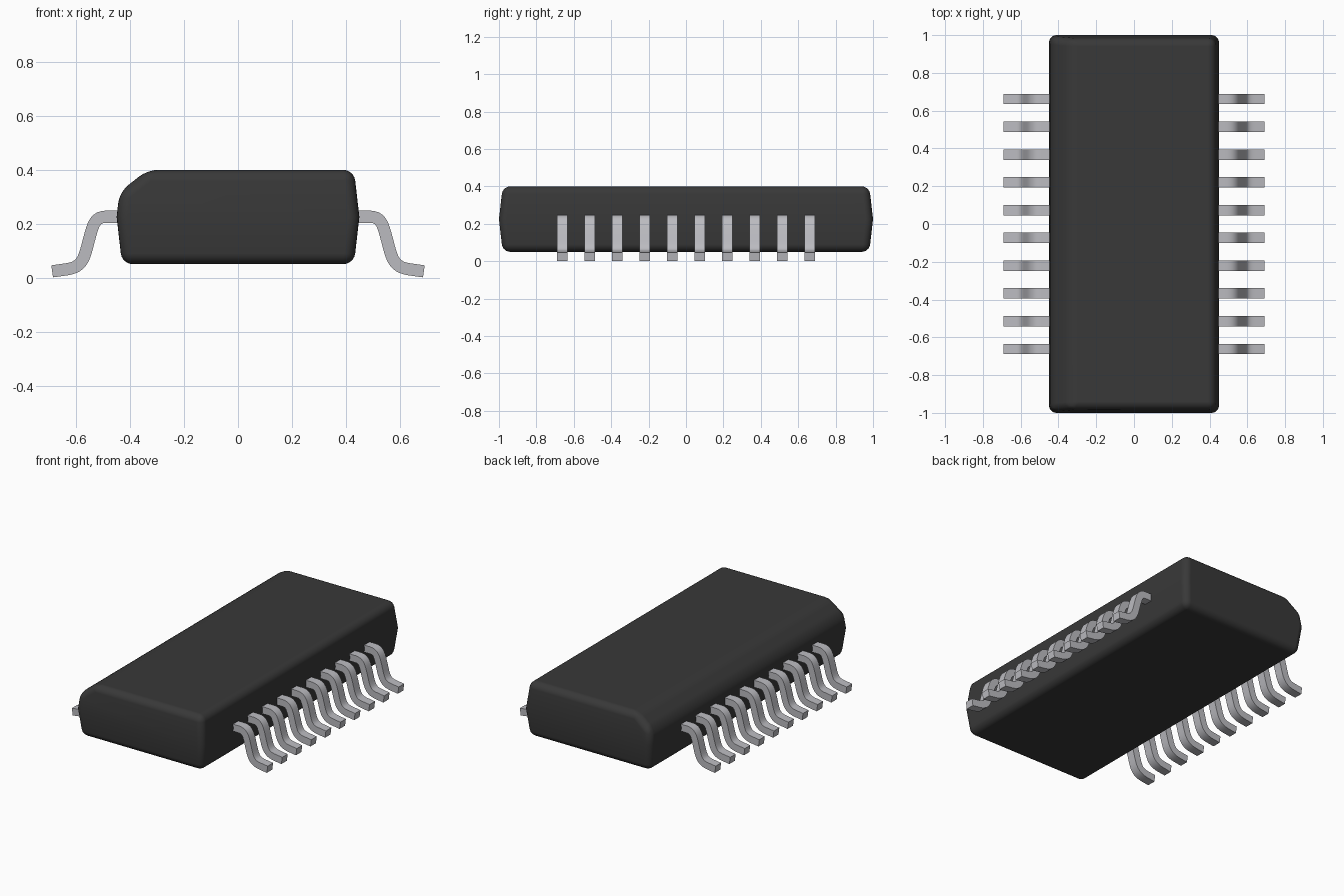
import bpy, bmesh, math
from mathutils import Vector

if "Cube" in bpy.data.objects:
    bpy.data.objects.remove(bpy.data.objects["Cube"])


def material(name, color):
    m = bpy.data.materials.new(name)
    m.diffuse_color = (*color, 1)
    m.use_nodes = True
    m.node_tree.nodes["Principled BSDF"].inputs["Base Color"].default_value = m.diffuse_color
    return m


def add_object(name, mesh):
    ob = bpy.data.objects.new(name, mesh)
    bpy.context.collection.objects.link(ob)
    return ob


def to_mesh(bm, name, mat, angle):
    bmesh.ops.recalc_face_normals(bm, faces=bm.faces)
    me = bpy.data.meshes.new(name)
    bm.to_mesh(me)
    bm.free()
    me.materials.append(mat)
    me.shade_smooth()
    me.set_sharp_from_angle(angle=math.radians(angle))
    return me


black = material("black plastic", (0.04, 0.04, 0.04))
metal = material("grey metal", (0.5, 0.5, 0.53))

# Body: three stacked rectangles, widest at the parting line
bm = bmesh.new()
rings = []
for hx, hy, z in ((0.43, 0.98, 0.05), (0.45, 1.0, 0.225), (0.43, 0.98, 0.40)):
    rings.append([bm.verts.new((sx * hx, sy * hy, z))
                  for sx, sy in ((-1, -1), (1, -1), (1, 1), (-1, 1))])
for a, b in zip(rings, rings[1:]):
    for i in range(4):
        j = (i + 1) % 4
        bm.faces.new((a[i], a[j], b[j], b[i]))
bm.faces.new(rings[0][::-1])
bm.faces.new(rings[2])
bmesh.ops.recalc_face_normals(bm, faces=bm.faces)

# Slanted cut along the upper left edge
cut = bmesh.ops.bisect_plane(bm, geom=bm.verts[:] + bm.edges[:] + bm.faces[:],
                             plane_co=(-0.43, 0, 0.325),
                             plane_no=Vector((-0.79, 0, 1)).normalized(),
                             clear_outer=True)
bmesh.ops.holes_fill(bm, edges=[e for e in bm.edges if e.is_boundary], sides=0)
bmesh.ops.recalc_face_normals(bm, faces=bm.faces)

# Round every edge except the shallow parting line
sharp = [e for e in bm.edges if e.calc_face_angle(0) > math.radians(20)]
bmesh.ops.bevel(bm, geom=sharp, offset=0.04, offset_type='OFFSET', segments=5,
                profile=0.5, affect='EDGES', clamp_overlap=True)
body = add_object("chip_body", to_mesh(bm, "chip_body", black, 60))
body.modifiers.new("even_shading", 'WEIGHTED_NORMAL')


# Lead: gull-wing centre line swept with a rectangular section
def bezier(p, n=9):
    p = [Vector(q) for q in p]
    out = []
    for i in range(n + 1):
        t = i / n
        s = 1 - t
        out.append(p[0] * s**3 + p[1] * 3 * s * s * t + p[2] * 3 * s * t * t + p[3] * t**3)
    return out


path = [Vector((0.41, 0.226))]
path += bezier([(0.49, 0.226), (0.53, 0.226), (0.537, 0.195), (0.548, 0.158)])
path += bezier([(0.56, 0.112), (0.574, 0.056), (0.59, 0.038), (0.635, 0.031)])
path += [Vector((0.689, 0.0235))]
half_t, half_w = 0.0225, 0.0275

bm = bmesh.new()
sections = []
for i, p in enumerate(path):
    t = (path[min(i + 1, len(path) - 1)] - path[max(i - 1, 0)]).normalized()
    n = Vector((-t.y, t.x)) * half_t
    sections.append([bm.verts.new((p.x + s * n.x, w * half_w, p.y + s * n.y))
                     for s, w in ((1, -1), (1, 1), (-1, 1), (-1, -1))])
for a, b in zip(sections, sections[1:]):
    for i in range(4):
        j = (i + 1) % 4
        bm.faces.new((a[i], a[j], b[j], b[i]))
bm.faces.new(sections[0])
bm.faces.new(sections[-1][::-1])
lead_mesh = to_mesh(bm, "lead", metal, 40)

# Ten leads per side
for side, turn in (("right", 0), ("left", math.pi)):
    for k in range(10):
        lead = add_object(f"lead_{side}_{k + 1}", lead_mesh)
        lead.location.y = (k - 4.5) * 0.147
        lead.rotation_euler.z = turn
